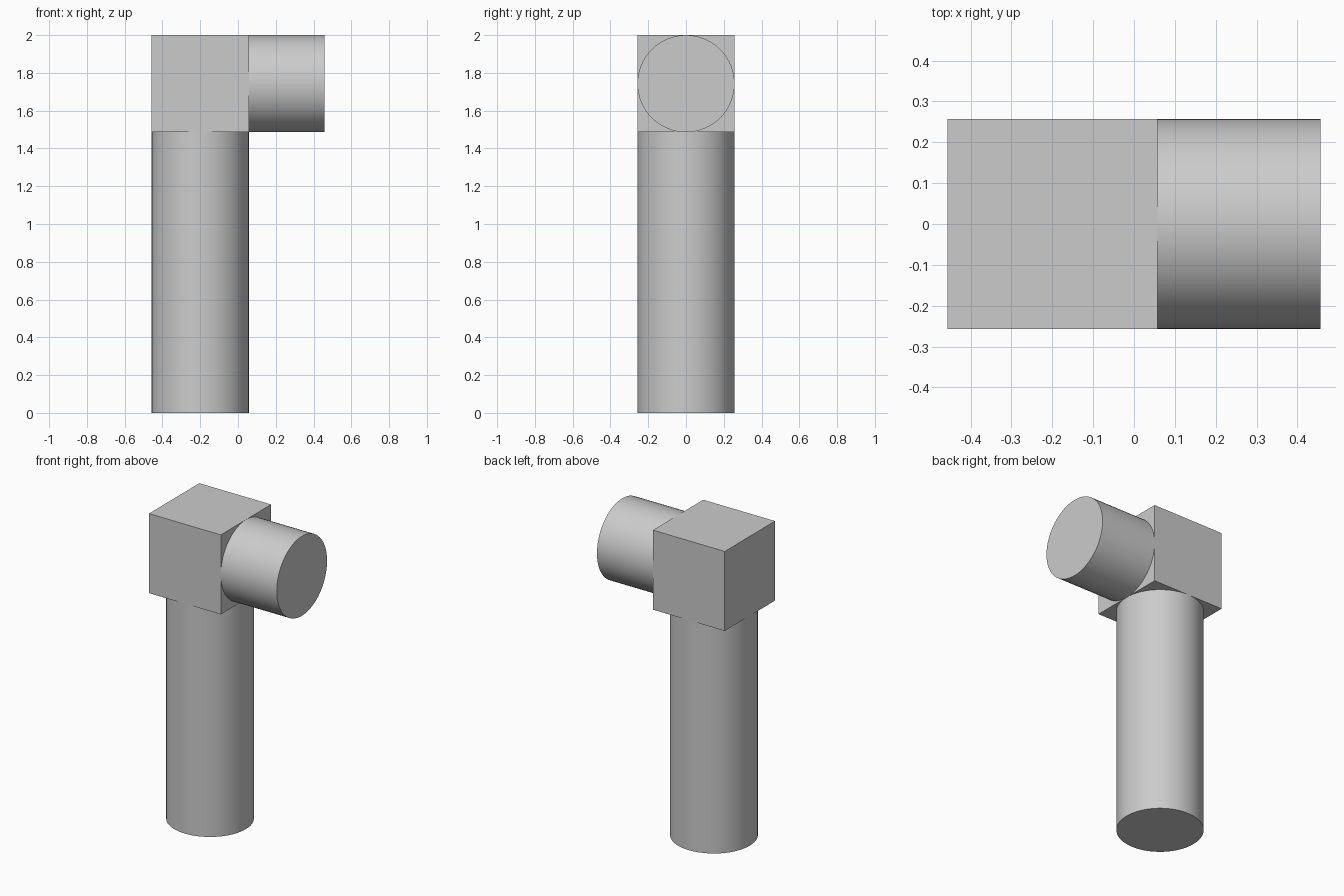
import bpy
from math import radians, pi

cube = bpy.data.objects.get("Cube")
if cube:
    bpy.data.objects.remove(cube, do_unlink=True)

RADIUS = 0.257
BLOCK_X = -0.2
BLOCK_Z = 2 - RADIUS

# Single plain grey
grey = bpy.data.materials.new("plain grey")
grey.use_nodes = True
colour = (0.6, 0.6, 0.6, 1)
grey.diffuse_color = colour
grey.node_tree.nodes["Principled BSDF"].inputs["Base Color"].default_value = colour


def finish(name):
    obj = bpy.context.object
    obj.name = obj.data.name = name
    obj.data.materials.append(grey)
    return obj


def cylinder(name, length, location, rotation=(0, 0, 0)):
    bpy.ops.mesh.primitive_cylinder_add(vertices=64, radius=RADIUS, depth=length,
                                        location=location, rotation=rotation)
    bpy.ops.object.shade_smooth_by_angle(angle=radians(30))
    return finish(name)


# Corner block
bpy.ops.mesh.primitive_cube_add(size=2 * RADIUS, location=(BLOCK_X, 0, BLOCK_Z))
finish("corner_block")

# Upright column under the block
column_height = 2 - 2 * RADIUS
cylinder("upright_column", column_height, (BLOCK_X, 0, column_height / 2))

# Short arm out of the block's side
arm_length = 0.4
cylinder("side_arm", arm_length, (BLOCK_X + RADIUS + arm_length / 2, 0, BLOCK_Z),
         (0, pi / 2, 0))
